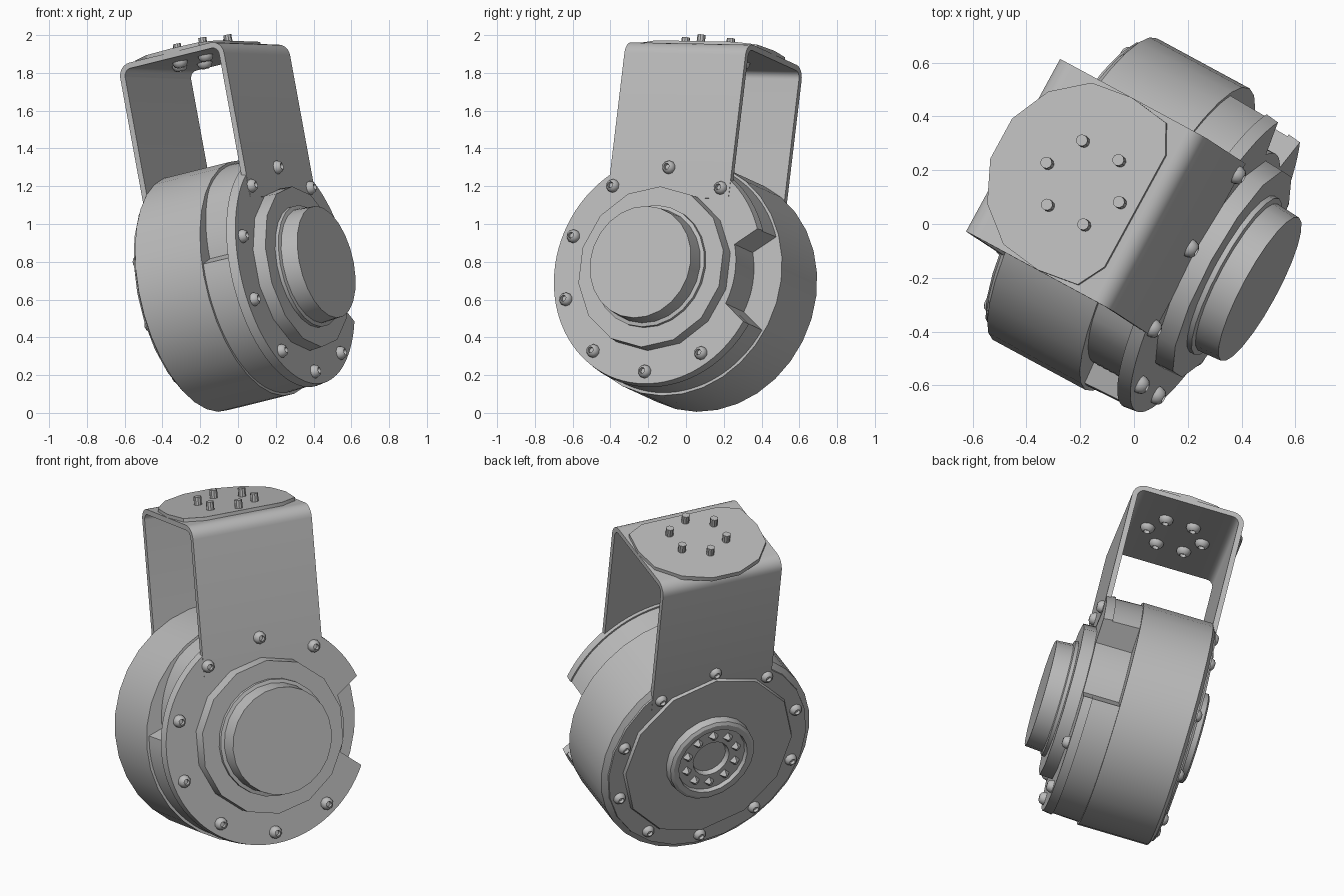
import bpy, bmesh
from math import sin, cos, pi, radians
from mathutils import Matrix, Vector

if "Cube" in bpy.data.objects:
    bpy.data.objects.remove(bpy.data.objects["Cube"])

# Tilted frame: local x = motor axis, z = bracket up
FRAME = (Matrix.Rotation(radians(-28.4), 4, "Z") @ Matrix.Rotation(radians(-12.3), 4, "Y")
         @ Matrix.Rotation(radians(-1), 4, "X"))
CY, CZ = -0.002, 0.669         # motor axis position in that frame
BRACKET_Y, HALF = 0.011, 0.365  # bracket centre and half width
BACK, FRONT = -0.145, 0.494    # outer faces of the bracket legs
MID = 0.182                    # centre of the mounting pad
TOP = 1.908                    # top of the bracket
BOLT_R = 0.553

grey = bpy.data.materials.new("plain grey metal")
grey.use_nodes = True
grey.diffuse_color = (0.5, 0.5, 0.5, 1)
grey.node_tree.nodes["Principled BSDF"].inputs["Base Color"].default_value = grey.diffuse_color


def finish(name, bm, angle=30):
    bmesh.ops.remove_doubles(bm, verts=bm.verts, dist=1e-5)
    bmesh.ops.recalc_face_normals(bm, faces=bm.faces)
    mesh = bpy.data.meshes.new(name)
    bm.to_mesh(mesh)
    bm.free()
    obj = bpy.data.objects.new(name, mesh)
    bpy.context.collection.objects.link(obj)
    mesh.materials.append(grey)
    obj.matrix_world = FRAME
    bpy.ops.object.select_all(action="DESELECT")
    obj.select_set(True)
    bpy.context.view_layer.objects.active = obj
    bpy.ops.object.shade_smooth_by_angle(angle=radians(angle))


def on_axis(a, r, t):
    return Vector((a, CY + r * sin(t), CZ + r * cos(t)))


def lathe(name, profile, segs, limit=None):
    """Turn (axis, radius) points about the motor axis; limit caps radius by angle."""
    bm = bmesh.new()
    rings = []
    for a, r in profile:
        ring = []
        for i in range(segs):
            t = 2 * pi * i / segs
            ring.append(bm.verts.new(on_axis(a, min(r, limit(t)) if limit else r, t)))
        rings.append(ring)
    for lo, hi in zip(rings, rings[1:]):
        for i in range(segs):
            j = (i + 1) % segs
            bm.faces.new((lo[i], lo[j], hi[j], hi[i]))
    bm.faces.new(rings[0])
    bm.faces.new(rings[-1])
    finish(name, bm)


def prism(name, outline, offset):
    bm = bmesh.new()
    face = bm.faces.new([bm.verts.new(p) for p in outline])
    new = bmesh.ops.extrude_face_region(bm, geom=[face])["geom"]
    bmesh.ops.translate(bm, vec=offset, verts=[v for v in new if isinstance(v, bmesh.types.BMVert)])
    finish(name, bm)


def dome_screw(name, pos, axis, r=0.036):
    """Button head with a socket in its top."""
    bm = bmesh.new()
    turn = Vector((0, 0, 1)).rotation_difference(Vector(axis)).to_matrix()
    shape = [(r, -0.01), (r, 0.008), (r * 0.8, 0.025), (r * 0.45, 0.033), (r * 0.4, 0.015)]
    rings = []
    for rad, h in shape:
        rings.append([bm.verts.new(Vector(pos) + turn @ Vector(
            (rad * cos(pi * i / 5), rad * sin(pi * i / 5), h))) for i in range(10)])
    for lo, hi in zip(rings, rings[1:]):
        for i in range(10):
            j = (i + 1) % 10
            bm.faces.new((lo[i], lo[j], hi[j], hi[i]))
    bm.faces.new(rings[0])
    bm.faces.new(rings[-1])
    finish(name, bm, 40)


# Side openings in the front housing and flange
def connector_gap(t):
    return 0.47 if radians(71) < t < radians(113) else 1


def housing_gaps(t):
    """Connector gap, plus a pocket on the other side that fades out upwards."""
    if radians(278) < t < radians(318):
        return 0.54 + 0.08 * (t - radians(278)) / radians(40)
    return connector_gap(t)


# Motor
lathe("motor_body", [(-0.135, 0.605), (-0.115, 0.638), (0.285, 0.638)], 32)
lathe("front_housing", [(0.27, 0.622), (0.45, 0.615)], 90, housing_gaps)
lathe("front_flange", [(0.44, 0.625), (0.492, 0.618)], 90, connector_gap)
lathe("front_collar", [(0.47, 0.44), (0.565, 0.435)], 14)
lathe("front_boss", [(0.55, 0.33), (0.585, 0.33), (0.59, 0.31), (0.685, 0.303)], 24)
lathe("back_plate", [(-0.1, 0.615), (-0.143, 0.605)], 24)
lathe("back_cover", [(-0.14, 0.52), (-0.16, 0.51)], 12)
lathe("back_hub", [(-0.15, 0.262), (-0.205, 0.257), (-0.215, 0.24), (-0.215, 0.21),
                   (-0.19, 0.205), (-0.19, 0.11), (-0.15, 0.1)], 20)

# Small pointed studs around the hub
for i in range(10):
    bm = bmesh.new()
    bmesh.ops.create_cone(bm, cap_ends=True, segments=4, radius1=0.031, radius2=0.01, depth=0.03,
                          matrix=Matrix.Translation(on_axis(-0.204, 0.155, 2 * pi * i / 10))
                          @ Matrix.Rotation(-pi / 2, 4, "Y"))
    finish(f"hub_stud_{i + 1}", bm)

# Ring screws, leaving out the two at the front connector opening
for i in range(10):
    t = 2 * pi * i / 10
    dome_screw(f"back_screw_{i + 1}", on_axis(BACK + 0.008, BOLT_R, t), (-1, 0, 0))
    if i not in (2, 3):
        dome_screw(f"front_screw_{i + 1}", on_axis(FRONT, BOLT_R, t), (1, 0, 0))


# Bent U bracket
def bracket_side(inset, r):
    """One run of the U from the back leg over to the front leg."""
    lo, hi, top = BACK + inset, FRONT - inset, TOP - inset
    pts = [(lo, 1.06)]
    for cx, start in ((lo + r, pi), (hi - r, pi / 2)):
        for k in range(7):
            t = start - k * pi / 12
            pts.append((cx + r * cos(t), top - r + r * sin(t)))
    return pts + [(hi, 1.06)]


profile = bracket_side(0, 0.07) + bracket_side(0.03, 0.04)[::-1]
prism("bracket", [(x, BRACKET_Y - HALF, z) for x, z in profile], (0, 2 * HALF, 0))

# Mounting pad, trimmed to the bracket sides and front bend
pad = []
for i in range(14):
    t = 2 * pi * (i + 0.5) / 14
    pad.append((min(MID + 0.37 * cos(t), 0.4),
                BRACKET_Y + max(-HALF, min(HALF, 0.38 * sin(t))), TOP - 0.005))
prism("mounting_pad", pad, (0, 0, 0.025))

# Six through bolts: shanks above, heads below
for i in range(6):
    t = pi * i / 3
    x, y = MID + 0.157 * cos(t), BRACKET_Y + 0.157 * sin(t)
    bm = bmesh.new()
    bmesh.ops.create_cone(bm, cap_ends=True, segments=10, radius1=0.022, radius2=0.022, depth=0.1,
                          matrix=Matrix.Translation((x, y, TOP + 0.016)))
    finish(f"pad_bolt_{i + 1}", bm)
    dome_screw(f"pad_bolt_head_{i + 1}", (x, y, TOP - 0.03), (0, 0, -1), 0.041)
